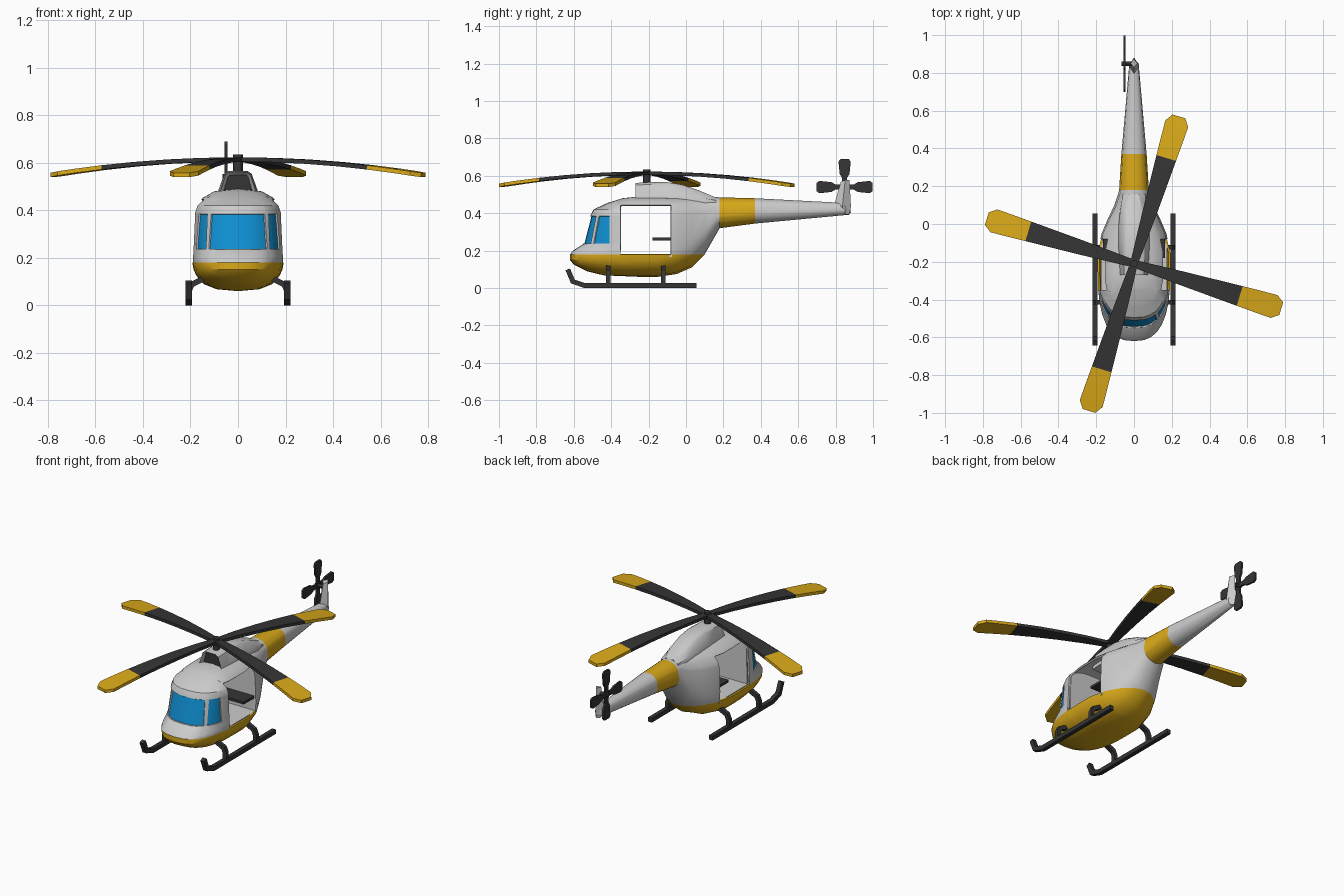
import bpy, bmesh
from math import sin, cos, pi, atan2, radians
from mathutils import Vector, Matrix

if "Cube" in bpy.data.objects:
    bpy.data.objects.remove(bpy.data.objects["Cube"])


def material(name, rgb):
    m = bpy.data.materials.new(name)
    m.diffuse_color = (*rgb, 1)
    m.use_nodes = True
    m.node_tree.nodes["Principled BSDF"].inputs["Base Color"].default_value = m.diffuse_color
    return m


GREY = material("grey", (0.6, 0.6, 0.6))
YELLOW = material("yellow", (0.7, 0.4, 0.01))
BLUE = material("blue", (0.005, 0.28, 0.65))
DARK = material("dark", (0.035, 0.035, 0.035))


def finish(name, bm, mats, angle=30, mods=()):
    me = bpy.data.meshes.new(name)
    bm.to_mesh(me)
    bm.free()
    ob = bpy.data.objects.new(name, me)
    bpy.context.collection.objects.link(ob)
    for m in mats:
        me.materials.append(m)
    bpy.ops.object.select_all(action='DESELECT')
    ob.select_set(True)
    bpy.context.view_layer.objects.active = ob
    for kind, props in mods:
        mod = ob.modifiers.new(kind, kind)
        for k, v in props.items():
            setattr(mod, k, v)
        bpy.ops.object.modifier_apply(modifier=mod.name)
    bpy.ops.object.shade_smooth_by_angle(angle=radians(angle))
    return ob


def loft_mesh(rings):
    bm = bmesh.new()
    vs = [[bm.verts.new(p) for p in r] for r in rings]
    n = len(rings[0])
    for a, b in zip(vs, vs[1:]):
        for i in range(n):
            bm.faces.new((a[i], a[(i + 1) % n], b[(i + 1) % n], b[i]))
    bm.faces.new(vs[0])
    bm.faces.new(vs[-1])
    bmesh.ops.recalc_face_normals(bm, faces=bm.faces)
    return bm


def box(name, x, y0, y1, z0, z1, mat):
    rings = [[(-x, y, z0), (x, y, z0), (x, y, z1), (-x, y, z1)] for y in (y0, y1)]
    return finish(name, loft_mesh(rings), [mat])


def bar(name, pts, r, side):
    """Square bar swept along a planar path; side is the plane's normal."""
    pts, side, rings = [Vector(p) for p in pts], Vector(side), []
    for i, p in enumerate(pts):
        a = (p - pts[i - 1]).normalized() if i else (pts[1] - p).normalized()
        b = (pts[i + 1] - p).normalized() if i < len(pts) - 1 else a
        t = (a + b).normalized()
        n = side.cross(t) * r / max(t.dot(a), 0.5)
        s = side * r
        rings.append([p + n + s, p + n - s, p - n - s, p - n + s])
    return finish(name, loft_mesh(rings), [DARK])


# Fuselage: rows of (half width, height, front y), continued aft by stations
ROWS = [(0, .06, -.25), (.09, .068, -.44), (.145, .09, -.53), (.175, .125, -.60),
        (.187, .15, -.62), (.192, .18, -.62), (.192, .20, -.605), (.192, .235, -.55),
        (.187, .39, -.51), (.178, .42, -.495), (.145, .455, -.42), (.10, .48, -.34),
        (0, .49, -.25)]
STATIONS = [(-.15, .192, .06, .49, 0), (-.05, .172, .075, .49, .2), (.03, .138, .11, .49, .4),
            (.10, .105, .18, .49, .8), (.16, .085, .285, .487, 1), (.18, .08, .32, .485, 1),
            (.37, .068, .345, .48, 1), (.85, .025, .39, .455, 1), (.87, .005, .40, .44, 1)]
bm = bmesh.new()
grid = []
for w, z, front in ROWS:
    row = []
    for i in range(9):
        t = i * pi / 16
        row.append((w * sin(t) ** .77, -.25 + (front + .25) * max(cos(t), 0) ** .77 if i < 8 else -.25, z))
    u, v = w / .192, (z - .275) / .215
    phi = atan2(v, u)
    for y, W, lo, hi, r in STATIONS:
        row.append((W * ((1 - r) * u + r * cos(phi)), y,
                    (lo + hi) / 2 + (hi - lo) / 2 * ((1 - r) * v + r * sin(phi))))
    grid.append([bm.verts.new(p) for p in row])
for a, b in zip(grid, grid[1:]):
    for i in range(len(a) - 1):
        bm.faces.new((a[i], a[i + 1], b[i + 1], b[i]))
bmesh.ops.remove_doubles(bm, verts=bm.verts, dist=1e-5)
bmesh.ops.recalc_face_normals(bm, faces=bm.faces)
if max(bm.faces, key=lambda f: f.calc_center_median().x).normal.x < 0:
    bmesh.ops.reverse_faces(bm, faces=bm.faces)


def cut(co, no, keep):
    faces = [f for f in bm.faces if keep(f.calc_center_median())]
    geom = faces + list({e for f in faces for e in f.edges}) + list({v for f in faces for v in f.verts})
    bmesh.ops.bisect_plane(bm, geom=geom, dist=1e-5, plane_co=co, plane_no=no)


for y in (-.35, -.08):
    cut((0, y, 0), (0, 1, 0), lambda c: c.y < .1)
for z in (.18, .445):
    cut((0, 0, z), (0, 0, 1), lambda c: c.y < .18)
glass_zone = lambda c: c.y < -.35 and .2 < c.z < .42
for co, no in (((0, 0, .237), (0, 0, 1)), ((0, 0, .385), (0, 0, 1)), ((0, -.41, 0), (0, 1, 0)),
               ((.118, 0, .31), (1, 0, .067)), ((.132, 0, .31), (1, 0, .04))):
    cut(co, no, glass_zone)

# Door opening, paint and recessed windows
door = [f for f in bm.faces if -.35 < f.calc_center_median().y < -.08 and .18 < f.calc_center_median().z < .445]
bmesh.ops.delete(bm, geom=door, context='FACES')
panes = ([], [])
for f in bm.faces:
    c = f.calc_center_median()
    f.material_index = 1 if (c.z < .18 and c.y < .18) or .18 < c.y < .37 else 0
    if .237 < c.z < .385 and c.y < -.41:
        if c.x + .067 * (c.z - .31) < .118:
            panes[0].append(f)
        elif c.x + .04 * (c.z - .31) > .132:
            panes[1].append(f)
for group in panes:
    bmesh.ops.inset_region(bm, faces=group, thickness=.002, depth=-.006, use_boundary=False)
    for f in group:
        f.material_index = 2
finish("fuselage", bm, [GREY, YELLOW, BLUE], 30,
       [('MIRROR', {}), ('SOLIDIFY', {"thickness": .01, "offset": -1})])

# Cabin interior
for name, y, s in (("front_bulkhead", -.352, .88), ("rear_bulkhead", -.078, .88)):
    half = [(w * s, min(z, .465)) for w, z, f in ROWS if z >= .18]
    ring = half[:-1] + [(-x, z) for x, z in half[-2::-1]]
    d = .008 if y > -.2 else -.008
    finish(name, loft_mesh([[(x, yy, z) for x, z in ring] for yy in (y, y + d)]), [GREY])
box("cabin_floor", .175, -.355, -.075, .165, .18, GREY)
box("bench", .165, -.18, -.075, .255, .27, DARK)

# Engine cowling with dark intake
rings = []
for y, b, t, top in ((-.27, .075, .048, .562), (-.20, .08, .05, .566), (-.10, .085, .052, .566),
                     (-.02, .085, .052, .553), (.07, .075, .05, .522), (.16, .06, .035, .484)):
    half = [(b, .45), (b * .97, min(.485, top - .015)), (t * 1.1, top - .012), (t * .75, top)]
    rings.append([(x, y, z) for x, z in half] + [(-x, y, z) for x, z in half[::-1]])
bm = loft_mesh(rings)
mouth = min(bm.faces, key=lambda f: f.calc_center_median().y)
bmesh.ops.inset_individual(bm, faces=[mouth], thickness=.013, depth=0)
mouth.material_index = 1
bmesh.ops.translate(bm, verts=mouth.verts, vec=(0, .02, 0))
finish("engine_cowling", bm, [GREY, DARK], 35)

# Tail fin with a diamond section
rings = [[(0, f, z - .01 * k), (x, (f + b) / 2, z), (0, b, z), (-x, (f + b) / 2, z)]
         for f, b, x, z, k in ((.84, .872, .016, .392, 0), (.79, .882, .028, .435, 0), (.828, .874, .018, .578, 1))]
finish("tail_fin", loft_mesh(rings), [GREY])


def rotor_blade(name, stations, thick, matrix, tip_from, mats):
    rings = [[(r, -w, z), (r, w, z), (r, w, z + thick), (r, -w, z + thick)] for r, w, z in stations]
    bm = loft_mesh(rings)
    for f in bm.faces:
        f.material_index = int(f.calc_center_median().x > tip_from)
    bm.transform(matrix)
    return finish(name, bm, mats, 25)


def shaft(name, r, length, matrix):
    bm = bmesh.new()
    bmesh.ops.create_cone(bm, cap_ends=True, segments=12, radius1=r, radius2=r, depth=length, matrix=matrix)
    return finish(name, bm, [DARK])


# Main rotor
MAIN = [(r, w, .605 - .065 * (r / .815) ** 2) for r, w in
        ((0, .02), (.15, .03), (.3, .039), (.45, .047), (.585, .054), (.7, .06), (.775, .063), (.815, .035))]
for i in range(4):
    m = Matrix.Translation((0, -.21, 0)) @ Matrix.Rotation(radians(73 + 90 * i), 4, 'Z')
    rotor_blade(f"main_rotor_blade_{i + 1}", MAIN, .018, m, .585, [DARK, YELLOW])
shaft("main_rotor_shaft", .02, .1, Matrix.Translation((0, -.21, .585)))

# Tail rotor
TAIL = [(0, .012, -.006), (.05, .014, -.006), (.07, .026, -.006), (.135, .033, -.006), (.15, .022, -.006)]
for i in range(4):
    m = Matrix.Translation((-.05, .848, .54)) @ Matrix.Rotation(pi / 2, 4, 'Y') @ Matrix.Rotation(i * pi / 2, 4, 'Z')
    rotor_blade(f"tail_rotor_blade_{i + 1}", TAIL, .012, m, 9, [DARK, DARK])
shaft("tail_rotor_shaft", .012, .07, Matrix.Translation((-.03, .848, .54)) @ Matrix.Rotation(pi / 2, 4, 'Y'))

# Landing skids
for side, s in (("left", -1), ("right", 1)):
    x = .207 * s
    bar(f"{side}_skid", [(x, .055, .013), (x, -.54, .013), (x, -.605, .035), (x, -.632, .10)], .013, (1, 0, 0))
    for part, y in (("front", -.415), ("rear", -.122)):
        bar(f"{side}_{part}_skid_leg", [(x, y, .015), (x, y, .06), (x - .012 * s, y, .088), (.12 * s, y, .125)],
            .012, (0, 1, 0))
